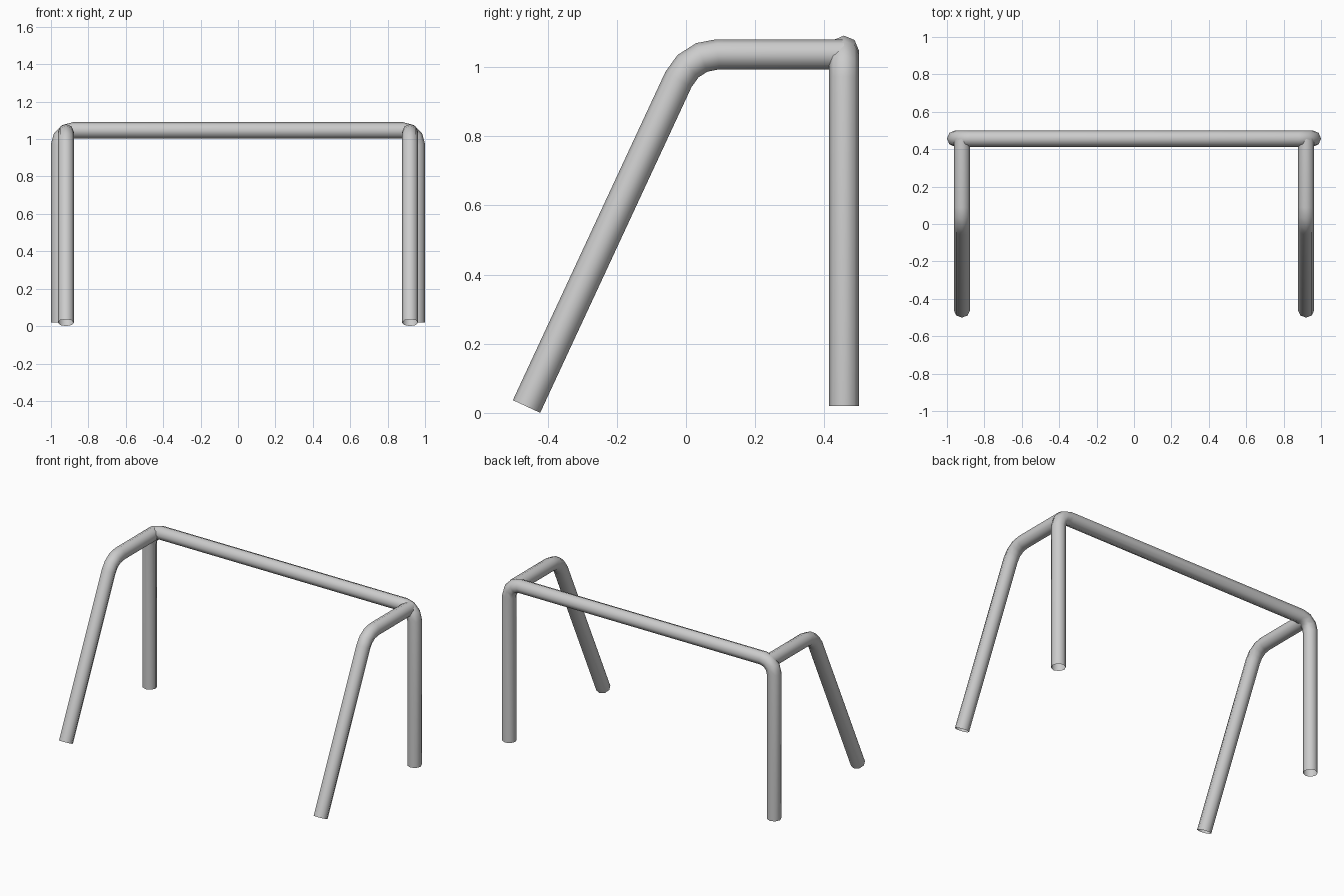
import bpy
import bmesh
import math
from mathutils import Vector

cube = bpy.data.objects.get("Cube")
if cube:
    bpy.data.objects.remove(cube, do_unlink=True)

RADIUS = 0.0435
SIDES = 8
BEND_STEPS = 3

# Painted steel
steel = bpy.data.materials.new("light_grey_steel")
steel.use_nodes = True
colour = (0.6, 0.6, 0.6, 1)
steel.diffuse_color = colour
steel.node_tree.nodes["Principled BSDF"].inputs["Base Color"].default_value = colour


def rounded(points, cut):
    """Replace each inner corner of a path with a circular arc."""
    path = [points[0]]
    for before, corner, after in zip(points, points[1:], points[2:]):
        u = (before - corner).normalized()
        v = (after - corner).normalized()
        half = u.angle(v) / 2
        arc_radius = cut * math.tan(half)
        middle = (u + v).normalized()
        centre = corner + middle * (cut / math.cos(half))
        across = (v - u).normalized()
        sweep = math.pi / 2 - half
        for i in range(BEND_STEPS + 1):
            a = sweep * (2 * i / BEND_STEPS - 1)
            path.append(centre + arc_radius * (across * math.sin(a) - middle * math.cos(a)))
    return path + [points[-1]]


def tube(name, points, normal, cut):
    """Open-ended pipe along a planar path with mitred rings."""
    path = rounded([Vector(p) for p in points], cut)
    normal = Vector(normal)
    bm = bmesh.new()
    rings = []
    for i, p in enumerate(path):
        d_in = (p - path[max(i - 1, 0)]).normalized()
        d_out = (path[min(i + 1, len(path) - 1)] - p).normalized()
        tangent = (d_in + d_out).normalized()
        miter = 1 / tangent.dot(d_out if d_out.length else d_in)
        side = normal.cross(tangent) * miter
        angles = [math.tau * k / SIDES for k in range(SIDES)]
        rings.append([bm.verts.new(p + RADIUS * (normal * math.cos(a) + side * math.sin(a)))
                      for a in angles])
    for low, high in zip(rings, rings[1:]):
        for k in range(SIDES):
            n = (k + 1) % SIDES
            bm.faces.new((low[k], low[n], high[n], high[k]))
    mesh = bpy.data.meshes.new(name)
    bm.to_mesh(mesh)
    bm.free()
    mesh.materials.append(steel)
    mesh.shade_smooth()
    obj = bpy.data.objects.new(name, mesh)
    bpy.context.collection.objects.link(obj)


# Back hoop: two upright legs joined by the crossbar
hoop_x, hoop_y, hoop_z = 0.9565, 0.4565, 1.047
tube("back_hoop",
     [(-hoop_x, hoop_y, 0.02), (-hoop_x, hoop_y, hoop_z),
      (hoop_x, hoop_y, hoop_z), (hoop_x, hoop_y, 0.02)],
     (0, 1, 0), 0.08)

# Side arms: sloping front legs that bend back to meet the hoop
for name, sign in (("left_arm", 1), ("right_arm", -1)):
    x = sign * 0.92
    tube(name,
         [(x, -0.461, 0.0185), (x, 0.012, 1.0365), (x, hoop_y, 1.0365)],
         (1, 0, 0), 0.08)
